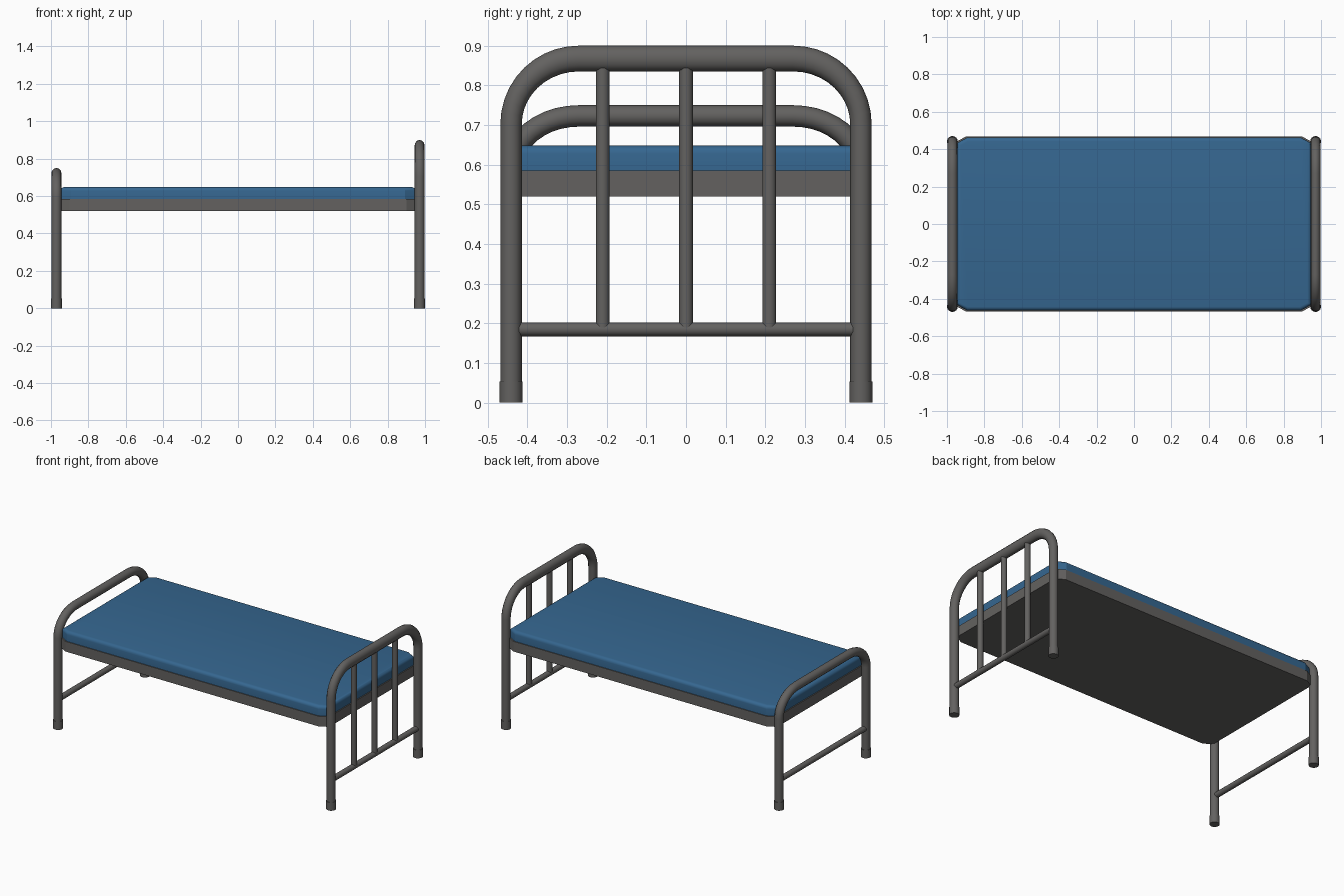
import bpy, bmesh, math
from mathutils import Vector

if "Cube" in bpy.data.objects:
    bpy.data.objects.remove(bpy.data.objects["Cube"])


def material(name, rgb):
    m = bpy.data.materials.new(name)
    m.diffuse_color = (*rgb, 1)
    m.use_nodes = True
    m.node_tree.nodes["Principled BSDF"].inputs["Base Color"].default_value = m.diffuse_color
    return m


metal = material("grey metal", (0.125, 0.121, 0.117))
blue = material("blue fabric", (0.036, 0.135, 0.28))

END_X = 0.971      # x of both end frames
POST_Y = 0.441     # y of the posts
TUBE_R = 0.027


def select(ob):
    bpy.ops.object.select_all(action='DESELECT')
    ob.select_set(True)
    bpy.context.view_layer.objects.active = ob


def smooth(ob, degrees=40):
    select(ob)
    bpy.ops.object.shade_smooth_by_angle(angle=math.radians(degrees))


def rod(name, a, b, radius, sides=20):
    a, b = Vector(a), Vector(b)
    bpy.ops.mesh.primitive_cylinder_add(vertices=sides, radius=radius,
                                        depth=(b - a).length, location=(a + b) / 2)
    ob = bpy.context.object
    ob.rotation_euler = (b - a).to_track_quat('Z', 'Y').to_euler()
    ob.name = name
    ob.data.materials.append(metal)
    smooth(ob)
    return ob


def hoop(name, x, z_scale):
    # bent tube: up one post, over the top, down the other
    top, bend_z, bend_y, n = 0.75 - TUBE_R, 0.585, 0.27, 10
    half = [(POST_Y, 0.01)]
    for i in range(n + 1):
        t = math.pi / 2 * i / n
        half.append((bend_y + (POST_Y - bend_y) * math.cos(t),
                     bend_z + (top - bend_z) * math.sin(t)))
    path = half + [(-y, z) for y, z in reversed(half)]
    cu = bpy.data.curves.new(name, 'CURVE')
    cu.dimensions = '3D'
    cu.bevel_depth = TUBE_R
    cu.bevel_resolution = 4
    cu.use_fill_caps = True
    sp = cu.splines.new('POLY')
    sp.points.add(len(path) - 1)
    for p, (y, z) in zip(sp.points, path):
        p.co = (0, y, z, 1)
    cu.materials.append(metal)
    ob = bpy.data.objects.new(name, cu)
    bpy.context.collection.objects.link(ob)
    ob.location.x = x
    ob.scale.z = z_scale
    select(ob)
    bpy.ops.object.convert(target='MESH')
    smooth(bpy.context.object)


def slab(name, hx, hy, cx, cy, z0, z1, mat, round_top=0.0):
    # flat block with cut corners and an optional rounded top edge
    outline = [(hx - cx, -hy), (hx, -hy + cy), (hx, hy - cy), (hx - cx, hy),
               (-hx + cx, hy), (-hx, hy - cy), (-hx, -hy + cy), (-hx + cx, -hy)]
    bm = bmesh.new()
    base = bm.faces.new([bm.verts.new((x, y, z0)) for x, y in outline])
    ext = bmesh.ops.extrude_face_region(bm, geom=[base], use_keep_orig=True)
    up = [v for v in ext["geom"] if isinstance(v, bmesh.types.BMVert)]
    bmesh.ops.translate(bm, verts=up, vec=(0, 0, z1 - z0))
    bmesh.ops.recalc_face_normals(bm, faces=bm.faces)
    if round_top:
        rim = [e for e in bm.edges if all(v.co.z > z1 - 1e-5 for v in e.verts)]
        bmesh.ops.bevel(bm, geom=rim, offset=round_top, segments=4,
                        profile=0.5, affect='EDGES')
    me = bpy.data.meshes.new(name)
    bm.to_mesh(me)
    bm.free()
    me.materials.append(mat)
    ob = bpy.data.objects.new(name, me)
    bpy.context.collection.objects.link(ob)
    smooth(ob, 25)


# end frames: the headboard is the footboard stretched upwards
hoop("headboard_tube", END_X, 1.2)
hoop("footboard_tube", -END_X, 1.0)

for label, x in (("head", END_X), ("foot", -END_X)):
    # lower cross bar and leg caps
    rod(label + "_cross_bar", (x, -POST_Y + 0.018, 0.185), (x, POST_Y - 0.018, 0.185), 0.0175)
    for side, y in (("front", -POST_Y), ("back", POST_Y)):
        rod(f"{label}_{side}_leg_cap", (x, y, 0), (x, y, 0.053), 0.029, 24)

# headboard slats
for i in (-1, 0, 1):
    rod(f"headboard_slat_{i + 2}", (END_X, 0.21 * i, 0.19), (END_X, 0.21 * i, 0.85), 0.0175)

# bed base and mattress
slab("bed_base", 0.955, 0.467, 0.055, 0.03, 0.52, 0.585, metal)
slab("mattress", 0.948, 0.462, 0.055, 0.03, 0.585, 0.648, blue, 0.02)
